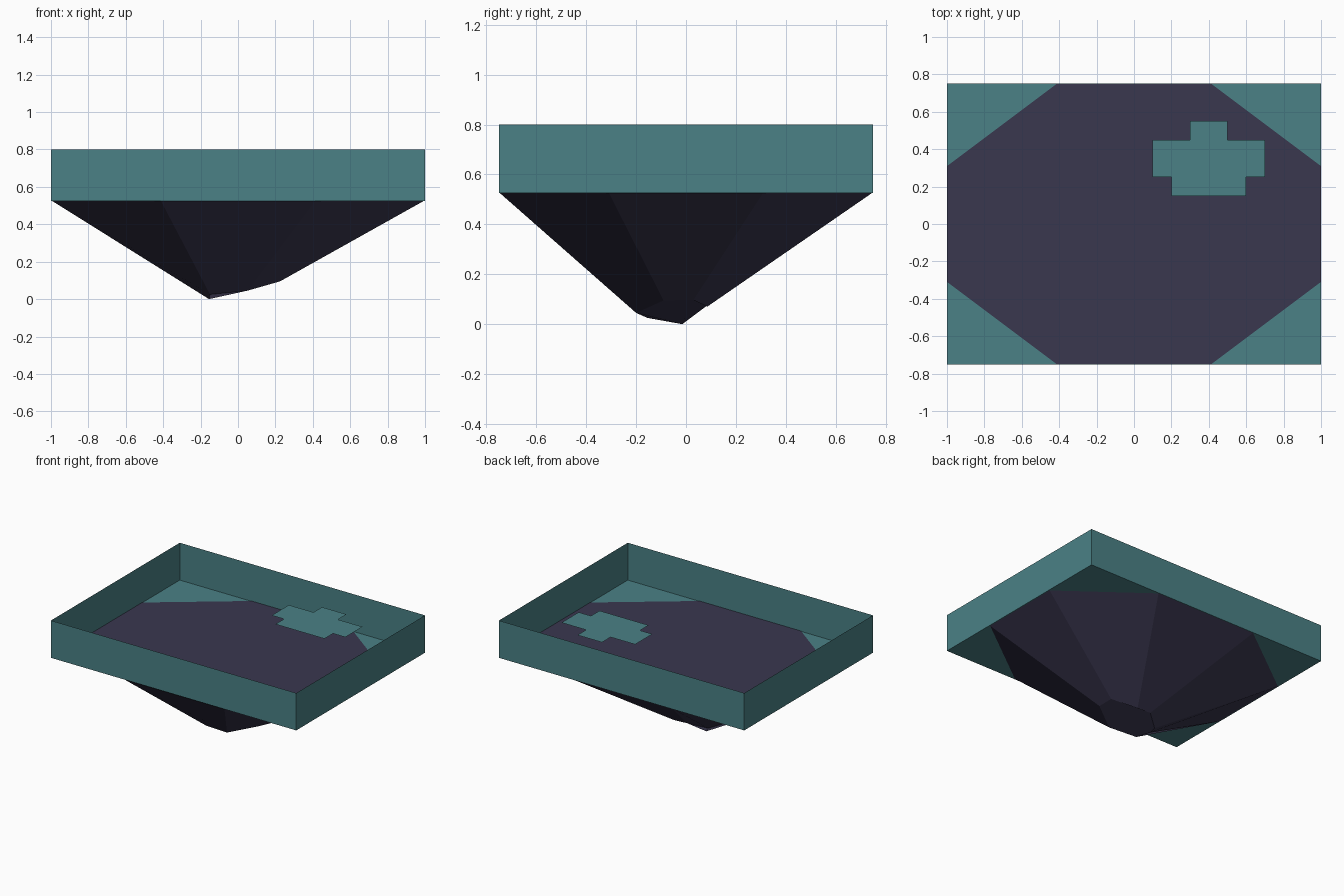
import bpy, bmesh, math

cube = bpy.data.objects.get("Cube")
if cube:
    bpy.data.objects.remove(cube, do_unlink=True)

WIDTH, DEPTH = 1.0, 0.75        # half sizes of the tray
FLOOR, TOP, PLATE = 0.525, 0.80, 0.75


def material(name, color):
    mat = bpy.data.materials.new(name)
    mat.use_nodes = True
    mat.diffuse_color = (*color, 1)
    mat.node_tree.nodes["Principled BSDF"].inputs["Base Color"].default_value = (*color, 1)
    return mat


def finish(bm, name, mat):
    mesh = bpy.data.meshes.new(name)
    bm.to_mesh(mesh)
    bm.free()
    mesh.materials.append(mat)
    obj = bpy.data.objects.new(name, mesh)
    bpy.context.collection.objects.link(obj)
    return obj


teal = material("muted teal", (0.069, 0.220, 0.238))
slate = material("dark violet slate", (0.042, 0.038, 0.078))

# Open tray with thin walls and a floor
bm = bmesh.new()
bmesh.ops.create_cube(bm, size=2)
for v in bm.verts:
    v.co = (v.co.x * WIDTH, v.co.y * DEPTH, TOP if v.co.z > 0 else FLOOR)
lid = [f for f in bm.faces if f.normal.z > 0.5]
bmesh.ops.delete(bm, geom=lid, context='FACES_ONLY')
finish(bm, "tray", teal)

# Rock underside: octagonal rim tapering to a small uneven tip
tip = [(0.225, 0.03, 0.097), (0.04, 0.085, 0.07), (-0.07, 0.085, 0.075),
       (-0.18, 0.0, 0.035), (-0.155, -0.015, 0.0), (-0.15, -0.155, 0.025),
       (0.05, -0.2, 0.045), (0.225, -0.09, 0.095)]
bm = bmesh.new()
radius = 0.999 / math.cos(math.pi / 8)
rim = []
for i in range(8):
    a = math.pi / 8 + i * math.pi / 4
    rim.append(bm.verts.new((radius * WIDTH * math.cos(a),
                             radius * DEPTH * math.sin(a), FLOOR + 0.003)))
low = [bm.verts.new(p) for p in tip]
bm.faces.new(rim)
bm.faces.new(low[::-1])
for i in range(8):
    j = (i + 1) % 8
    bm.faces.new((rim[i], low[i], low[j], rim[j]))
bmesh.ops.recalc_face_normals(bm, faces=bm.faces)
finish(bm, "rock_base", slate)

# Stepped flat plate hovering above the floor
outline = [(0.2, 0.15), (0.6, 0.15), (0.6, 0.25), (0.7, 0.25), (0.7, 0.45), (0.5, 0.45),
           (0.5, 0.55), (0.3, 0.55), (0.3, 0.45), (0.1, 0.45), (0.1, 0.25), (0.2, 0.25)]
bm = bmesh.new()
bm.faces.new([bm.verts.new((x, y, PLATE)) for x, y in outline])
finish(bm, "stepped_plate", teal)
